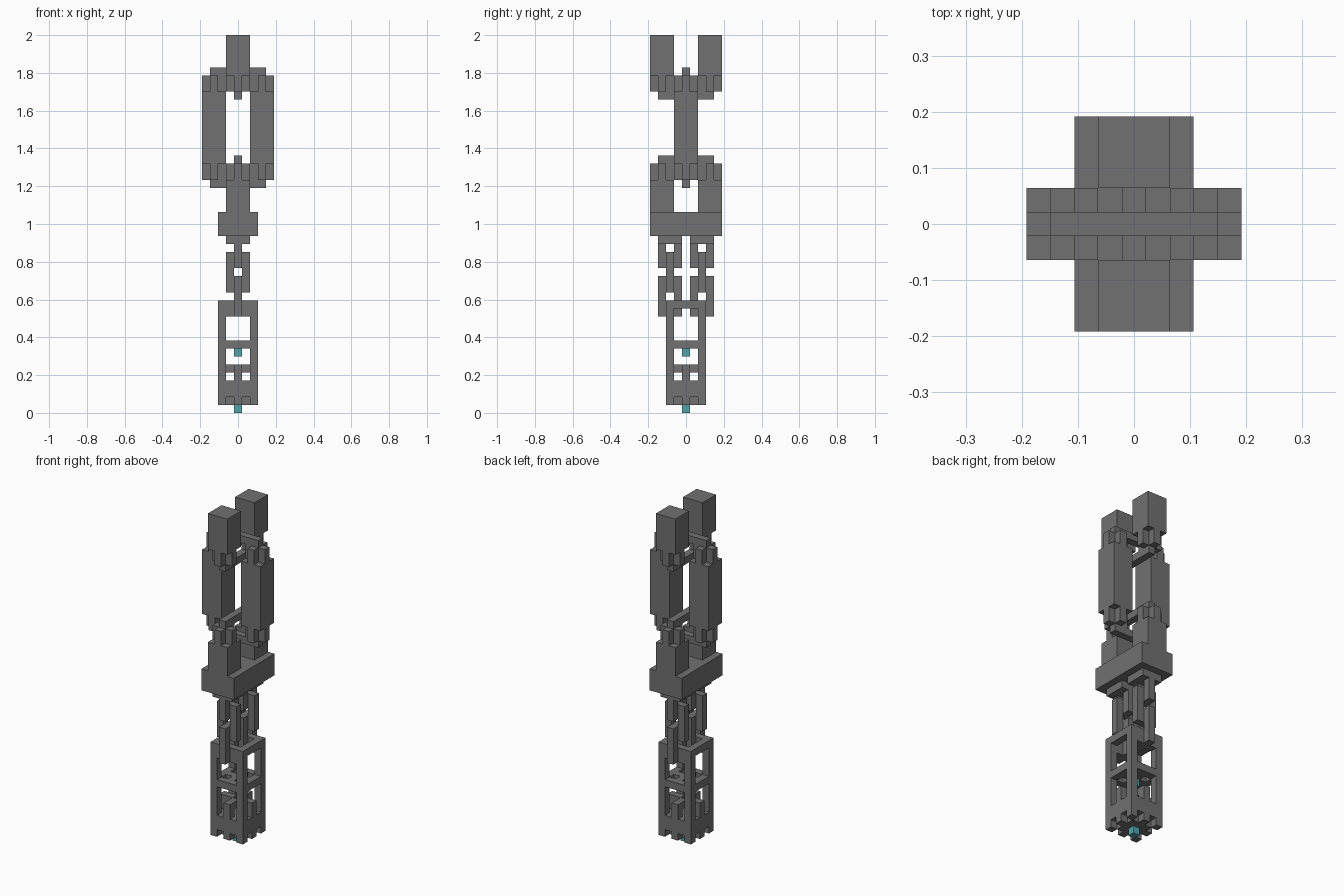
import bpy, bmesh
from mathutils import Matrix, Vector

U = 2 / 47  # one block of the grid

cube = bpy.data.objects.get("Cube")
if cube:
    bpy.data.objects.remove(cube, do_unlink=True)


def material(name, rgb):
    m = bpy.data.materials.new(name)
    m.use_nodes = True
    m.diffuse_color = (*rgb, 1)
    m.node_tree.nodes["Principled BSDF"].inputs["Base Color"].default_value = (*rgb, 1)
    return m


IRON = material("dark iron", (0.165, 0.165, 0.165))
FLAME = material("teal flame", (0.08, 0.38, 0.41))


def build(name, boxes, mat=IRON, swap=False):
    """Boxes are (centre x, centre y, width x, width y, bottom, top) in blocks."""
    bm = bmesh.new()
    for x, y, w, d, z0, z1 in boxes:
        if swap:
            x, y, w, d = y, x, d, w
        centre = Vector((x, y, (z0 + z1) / 2)) * U
        size = Vector((w, d, z1 - z0)) * U
        bmesh.ops.create_cube(bm, size=1, matrix=Matrix.LocRotScale(centre, None, size))
    mesh = bpy.data.meshes.new(name)
    bm.to_mesh(mesh)
    bm.free()
    mesh.materials.append(mat)
    ob = bpy.data.objects.new(name, mesh)
    bpy.context.collection.objects.link(ob)
    return ob


def link_end(z, up):
    """Plus-shaped shoulders on both posts and a thin bar across, going up or down from z."""
    def span(a, b):
        return tuple(sorted((z + up * a, z + up * b)))
    boxes = [(0, 0, 7, 1, *span(2, 3))]
    for s in (-3, 3):
        boxes += [(s, 0, 3, 1, *span(0, 2)), (s, 0, 1, 3, *span(0, 2))]
    return boxes


def posts(z0, z1):
    return [(s, 0, 3, 3, z0, z1) for s in (-3, 3)]


# Big chain: lower and upper half links run along y, the middle one along x
build("lower_big_link", posts(25, 29) + link_end(29, 1), swap=True)
build("middle_big_link", posts(31, 40) + link_end(31, -1) + link_end(40, 1))
build("upper_big_link", posts(42, 47) + link_end(42, -1), swap=True)

# Beam that carries the two thin chains
build("crossbeam", [(0, 0, 5, 9, 22, 25)])


def small_link(name, y, z0, z1, along_x, closed=True):
    px, py = (1, 0) if along_x else (0, 1)
    boxes = [(s * px, y + s * py, 1, 1, z0, z1) for s in (-1, 1)]
    ends = [(z0, z0 + 1)] + ([(z1 - 1, z1)] if closed else [])
    boxes += [(0, y, 1, 1, *e) for e in ends]
    build(name, boxes)


for side, y in (("front", -2), ("back", 2)):
    build(side + "_chain_mount", [(0, y, 3, 3, 21, 22)])
    small_link(side + "_upper_small_link", y, 18, 21, False, closed=False)
    small_link(side + "_middle_small_link", y, 15, 20, True)
    small_link(side + "_lower_small_link", y, 12, 17, False)

# Lantern frame
build("lantern_corner_posts", [(x, y, 1, 1, 4, 14) for x in (-2, 2) for y in (-2, 2)])
build("lantern_top_bars",
      [(0, s, 3, 1, 12, 14) for s in (-2, 2)] + [(s, 0, 1, 3, 13, 14) for s in (-2, 2)])
build("lantern_middle_ring",
      [(0, s, 3, 1, 8, 9) for s in (-2, 2)] + [(s, 0, 1, 3, 8, 9) for s in (-2, 2)])
build("lantern_middle_cross", [(0, 0, 3, 1, 8, 9), (0, 0, 1, 3, 8, 9)])

# Solid base with a toothed underside
build("lantern_base", [(0, 0, 5, 5, 2, 4)])
teeth = [(x, y, 1, 1, 1, 2) for x in (-2, 0, 2) for y in (-2, 0, 2) if x or y]
build("lantern_underside", [(0, 0, 3, 3, 1, 2)] + teeth)

# Hooked prongs rising from the base
for s in (-1, 1):
    prong = [(2 * s, 0, 1, 1, 4, 6), (s, 0, 1, 1, 5, 6)]
    build("left_prong" if s > 0 else "right_prong", prong)
    build("back_prong" if s > 0 else "front_prong", prong, swap=True)

# Glowing pieces
build("hanging_flame", [(0, 0, 1, 1, 7, 8)], FLAME)
build("bottom_flame", [(0, 0, 1, 1, 0, 1)], FLAME)
